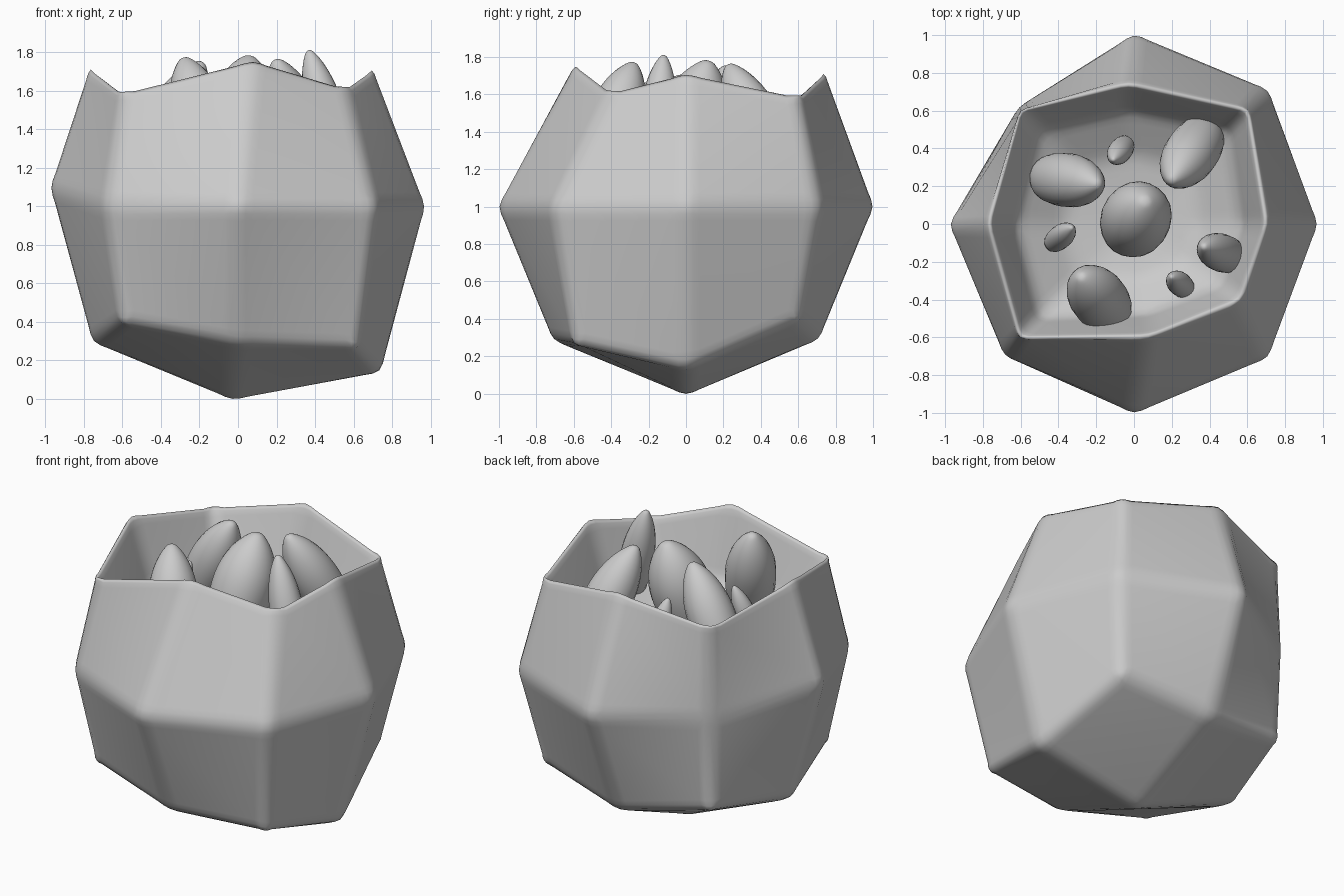
import bpy, bmesh
from math import cos, sin, tau
from mathutils import Vector

cube = bpy.data.objects.get("Cube")
if cube:
    bpy.data.objects.remove(cube, do_unlink=True)

GREY = (0.6, 0.6, 0.6, 1)
stone = bpy.data.materials.new("stone_grey")
stone.use_nodes = True
stone.diffuse_color = GREY
stone.node_tree.nodes["Principled BSDF"].inputs["Base Color"].default_value = GREY


def finish(bm, name):
    """Turn a bmesh into a smooth shaded object."""
    bmesh.ops.recalc_face_normals(bm, faces=bm.faces)
    mesh = bpy.data.meshes.new(name)
    bm.to_mesh(mesh)
    bm.free()
    mesh.materials.append(stone)
    mesh.shade_smooth()
    obj = bpy.data.objects.new(name, mesh)
    bpy.context.collection.objects.link(obj)
    return obj


# Rock: a subdivided cube pushed out to a ball, with a few chipped corners
CHIPS = {
    (1, 0, -1): (0.745, 0, 0.13),
    (-1, 0, -1): (-0.76, 0, 0.29),
    (1, -1, -1): (0.62, -0.6, 0.26),
    (0, 0, -1): (-0.03, 0, -0.015),
    (-1, 0, 0): (-0.985, 0, 1.1),
    (1, 0, 0): (0.98, 0, 1.0),
    (-1, 1, 0): (-0.61, 0.62, 1.0),
    (-1, -1, 0): (-0.69, -0.7, 1.0),
    (0, -1, 1): (0.08, -0.59, 1.775),
    (1, -1, 1): (0.56, -0.4, 1.63),
    (1, 0, 1): (0.7, 0, 1.73),
    (-1, 0, 1): (-0.77, 0, 1.735),
    (0, 1, 1): (-0.03, 0.74, 1.735),
}
bm = bmesh.new()
bmesh.ops.create_cube(bm, size=2)
bmesh.ops.subdivide_edges(bm, edges=bm.edges[:], cuts=1, use_grid_fill=True)
for v in bm.verts:
    key = tuple(round(c) for c in v.co)
    reach = {0: 1.05, 1: 1.01, 2: 1.015}[key.count(0)]
    v.co = CHIPS.get(key, v.co.normalized() * reach + Vector((0, 0, 1)))
    if key == (0, 0, 1):
        crown = v
bmesh.ops.delete(bm, geom=[crown], context="VERTS")

# Hollow: the rim drops in rings to a rounded bowl
for shrink, height in ((0.82, 1.3), (0.6, 1.15), (0, 1.1)):
    edges = [e for e in bm.edges if e.is_boundary]
    ring = [g for g in bmesh.ops.extrude_edge_only(bm, edges=edges)["geom"]
            if isinstance(g, bmesh.types.BMVert)]
    for v in ring:
        v.co = (v.co.x * shrink, v.co.y * shrink, height)
bmesh.ops.pointmerge(bm, verts=ring, merge_co=(0, 0, 1.1))
rock = finish(bm, "hollow_rock")
bevel = rock.modifiers.new("soft_edges", "BEVEL")
bevel.limit_method = "NONE"
bevel.width = 0.08
bevel.segments = 4
bevel.profile = 0.68


# Crystals: blunt five-sided spikes leaning towards the middle
def crystal(name, base, tip, radius, turn):
    base, tip = Vector((*base, 1.17)), Vector(tip)
    axis = tip - base
    lean = Vector((0, 0, 1)).rotation_difference(axis)
    bm = bmesh.new()
    rings = []
    for along, width in ((0, 0.85), (0.3, 1.1), (0.62, 1.12), (0.87, 0.72), (1.0, 0.25)):
        rings.append([bm.verts.new(base + axis * along + lean @ Vector(
            (cos(turn + i * tau / 5), sin(turn + i * tau / 5), 0)) * radius * width)
            for i in range(5)])
    for low, high in zip(rings, rings[1:]):
        for i in range(5):
            j = (i + 1) % 5
            bm.faces.new((low[i], low[j], high[j], high[i]))
    bm.faces.new(rings[0])
    point = bm.verts.new(base + axis * 1.03)
    for i in range(5):
        bm.faces.new((rings[-1][i], rings[-1][(i + 1) % 5], point))
    obj = finish(bm, name)
    rounding = obj.modifiers.new("rounding", "SUBSURF")
    rounding.levels = rounding.render_levels = 2


crystal("crystal_middle", (-0.03, -0.05), (0.06, 0.12, 1.77), 0.22, 0.3)
crystal("crystal_left_back", (0.39, 0.5), (0.2, 0.23, 1.75), 0.17, 0.8)
crystal("crystal_right_back", (-0.49, 0.25), (-0.19, 0.21, 1.74), 0.17, 0.1)
crystal("crystal_right_front", (-0.11, -0.49), (-0.28, -0.28, 1.76), 0.18, 0.5)
crystal("crystal_left_front", (0.54, -0.18), (0.37, -0.12, 1.8), 0.12, 1.0)
crystal("small_crystal_back", (-0.04, 0.43), (-0.11, 0.34, 1.54), 0.075, 0.2)
crystal("small_crystal_right", (-0.44, -0.11), (-0.33, -0.02, 1.54), 0.075, 0.6)
crystal("small_crystal_front", (0.28, -0.35), (0.2, -0.28, 1.54), 0.075, 0.9)
